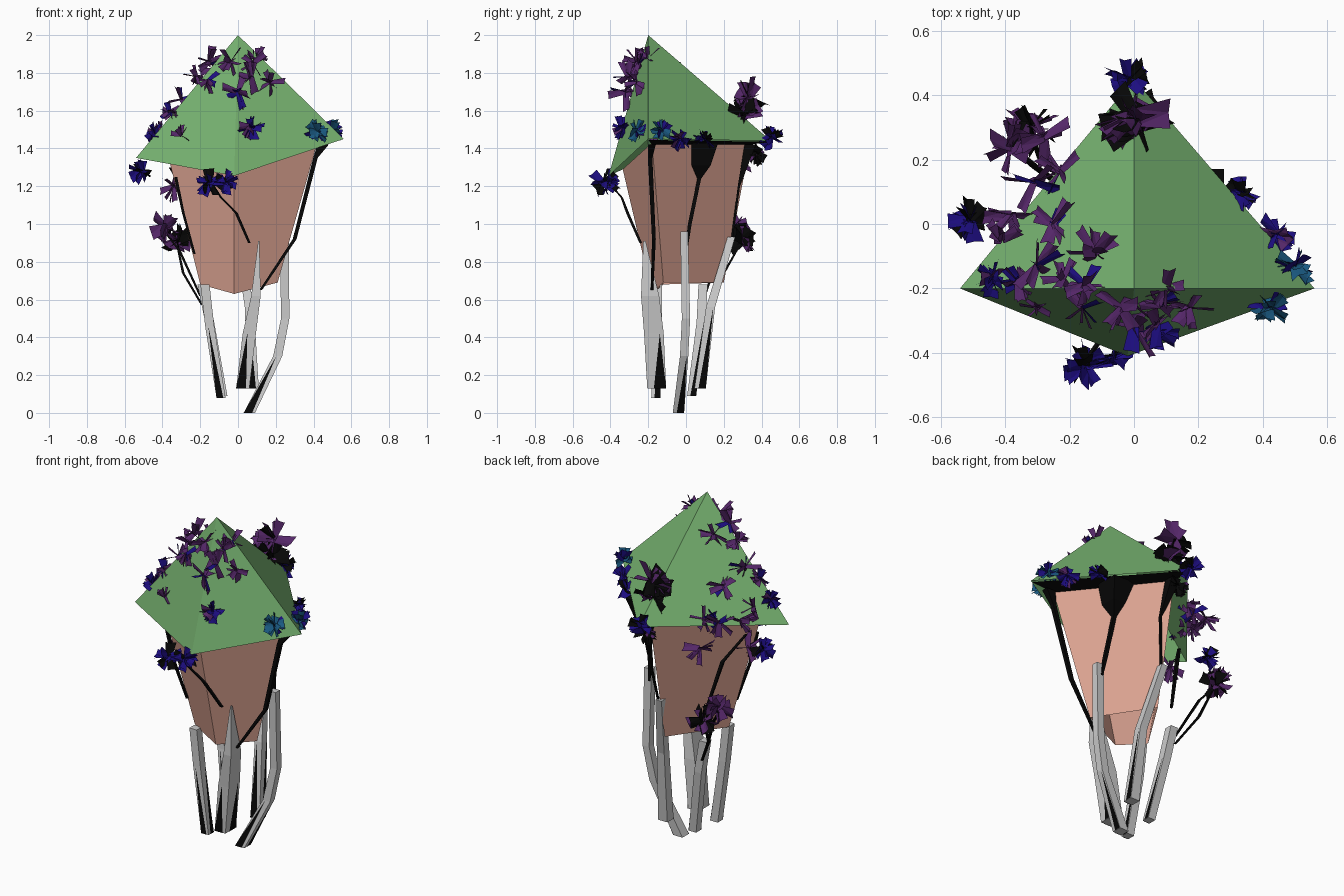
import bpy, math, random
from mathutils import Vector
random.seed(7)

def mat(name, c):
    m = bpy.data.materials.new(name)
    m.diffuse_color = (*c, 1)
    return m

GREEN = mat("leaf_green", (0.18, 0.44, 0.16))
SALMON = mat("salmon", (0.70, 0.36, 0.28))
BLACK = mat("black", (0.002, 0.002, 0.002))
PURPLE = mat("purple", (0.09, 0.02, 0.14))
BLUE = mat("blue", (0.012, 0.004, 0.22))
TEAL = mat("teal", (0.01, 0.10, 0.22))

def mesh(name, verts, faces, mats=(), idx=None):
    me = bpy.data.meshes.new(name)
    me.from_pydata(verts, [], faces)
    for m in mats:
        me.materials.append(m)
    if idx:
        me.polygons.foreach_set("material_index", idx)
    ob = bpy.data.objects.new(name, me)
    bpy.context.collection.objects.link(ob)
    return ob

def sweep(name, pts, m=None):
    """Square tube through points (x, y, z, half width x, half width y)."""
    v, f = [], []
    for x, y, z, a, b in pts:
        v += [(x-a, y-b, z), (x+a, y-b, z), (x+a, y+b, z), (x-a, y+b, z)]
    for k in range(len(pts) - 1):
        for i in range(4):
            j = (i + 1) % 4
            f.append((4*k+i, 4*k+j, 4*k+4+j, 4*k+4+i))
    n = len(v)
    f += [(3, 2, 1, 0), (n-4, n-3, n-2, n-1)]
    return mesh(name, v, f, [m] if m else [])

# Four-sided open cap, with a dark strip under its back right rim
mesh("cap", [(0, -.2, 2), (-.54, -.2, 1.35), (-.02, -.41, 1.255), (.56, -.2, 1.45), (0, .45, 1.44)],
     [(0, 1, 2), (0, 2, 3), (0, 3, 4), (0, 4, 1)], [GREEN])
mesh("rim_strip", [(.55, -.2, 1.445), (0, .44, 1.435), (0, .34, 1.42), (.42, -.18, 1.42)],
     [(0, 3, 2, 1)], [BLACK])

# Tapered four-sided open body
mesh("body", [(-.37, -.18, 1.36), (-.02, -.335, 1.29), (.42, -.18, 1.43), (0, .34, 1.43),
              (-.20, -.12, .68), (-.02, -.18, .63), (.21, -.12, .69), (0, .20, .69)],
     [(4, 5, 1, 0), (5, 6, 2, 1), (6, 7, 3, 2), (7, 4, 0, 3)], [SALMON])

# Bent square legs, tapered where they start high on the body
s = .024
legs = {
    "front_left_leg": [(-.175, -.15, .68, s, s), (-.15, -.15, .46, s, s), (-.09, -.16, .08, s, s)],
    "back_left_leg": [(-.19, .09, .68, s, s), (-.15, .08, .48, s, s), (-.08, .03, .09, s, s)],
    "front_leg": [(.11, -.22, .91, .003, .006), (.095, -.19, .62, .025, .048),
                  (.06, -.17, .42, .035, .052), (.025, -.155, .13, .035, .05)],
    "right_leg": [(.245, -.01, .96, s, .02), (.25, 0, .50, .022, .022),
                  (.21, -.01, .30, s, .022), (.06, -.04, .0, .03, .03)],
    "back_leg": [(.0, .24, .93, .02, .02), (.06, .13, .56, s, s), (.08, .075, .13, .03, .03)],
}
for name, p in legs.items():
    sweep(name, p)
    # dark wedges climbing the front and right side of the leg
    x, y, z, a, b = p[-1]
    X, Y, Z, A, B = p[-2]
    e = .002
    mesh(name + "_stripe", [(x-a, y-b-e, z), (x+a*.5, y-b-e, z), (X-A*.3, Y-B-e, Z),
                            (x+a+e, y-b*.3, z), (x+a+e, y+b, z), (X+A+e, Y+B*.6, Z)],
         [(0, 1, 2), (3, 4, 5)], [BLACK])

# Thin dark vines hanging on the body
vines = [
    [(.45, -.18, 1.42, .03, .02), (.41, -.19, 1.35, .012), (.30, -.17, .92, .01), (.12, -.18, .65, .007)],
    [(-.14, -.41, 1.22, .005), (-.09, -.34, 1.14, .006), (-.01, -.31, 1.06, .008), (.06, -.24, .90, .007)],
    [(-.33, -.2, 1.25, .008), (-.29, -.19, 1.06, .007), (-.23, -.15, .84, .006)],
    [(-.32, .28, .88, .005), (-.29, .2, .74, .007), (-.19, .12, .57, .006)],
    [(-.39, .25, .96, .005), (-.31, .18, .86, .007), (-.2, .1, .62, .006)],
    [(-.36, -.05, 1.3, .007), (-.27, .04, 1.15, .009), (-.18, .1, .8, .006)],
    [(.21, .10, 1.43, .07, .07), (.21, .08, 1.31, .04, .05), (.20, .07, 1.24, .01), (.22, .02, 1.0, .01), (.24, 0, .85, .006)],
    [(.01, .34, 1.42, .03, .03), (.05, .28, 1.2, .006), (.01, .24, .9, .005)],
]
for i, v in enumerate(vines):
    sweep(f"vine_{i+1}", [(q[0], q[1], q[2], q[3], q[-1]) for q in v], BLACK)

def rand_dir():
    return Vector([random.gauss(0, 1) for _ in range(3)]).normalized()

def blossom(name, c, r, n, main, accent, wide):
    """Clump of folded petals pointing in random directions."""
    v, f, idx = [], [], []
    c = Vector(c)
    for k in range(n):
        d = rand_dir()
        side = d.cross(rand_dir()).normalized()
        up = d.cross(side)
        w = r * wide * random.uniform(.7, 1.1)
        h = r * random.uniform(.75, 1.1)
        b = len(v)
        v += [c - side*w*.6, c + d*h - side*w, c + d*h*.9 + up*w*.3, c + d*h*.9 + side*w, c + side*w*.6]
        f += [(b, b+1, b+2), (b, b+2, b+4), (b+2, b+3, b+4)]
        idx += [random.choice((0, 0, 0, 1))] * 3
    return mesh(name, v, f, [main, accent], idx)

# Loose purple blossoms over the cap
purple = [(-.28, .27, 1.32, .1), (-.31, .13, 1.43, .1), (-.38, .03, 1.42, .09), (-.25, 0, 1.58, .09),
          (-.41, -.05, 1.48, .08), (-.30, -.13, 1.66, .09), (-.12, -.09, 1.82, .09), (-.15, -.19, 1.86, .09),
          (.10, -.20, 1.88, .08), (0, -.32, 1.70, .11), (.17, -.26, 1.75, .09), (.07, -.31, 1.78, .09),
          (-.04, -.26, 1.86, .09), (-.16, -.26, 1.76, .08), (-.30, -.26, 1.47, .06), (.08, -.25, 1.85, .08),
          (-.34, -.1, 1.2, .09), (-.23, .16, 1.44, .08), (-.22, -.17, 1.78, .07)]
for i, (x, y, z, r) in enumerate(purple):
    blossom(f"purple_blossom_{i+1}", (x, y, z), r, 9, PURPLE, BLUE if i % 2 else PURPLE, .24)

# Denser clumps around the rim and below
clumps = [((0, .33, 1.67), .12, PURPLE, BLACK), ((.01, .30, 1.57), .11, BLACK, PURPLE),
          ((-.02, .45, 1.46), .08, BLUE, BLACK), ((0, .37, 1.38), .07, BLACK, PURPLE),
          ((-.51, .01, 1.28), .075, BLUE, BLACK), ((-.15, -.44, 1.22), .08, BLUE, BLACK),
          ((-.06, -.41, 1.22), .07, BLUE, BLACK), ((.44, -.03, 1.45), .07, BLUE, PURPLE),
          ((.33, .10, 1.45), .06, BLUE, BLACK), ((.50, -.13, 1.49), .07, TEAL, BLUE),
          ((.42, -.26, 1.49), .07, TEAL, BLUE), ((.07, -.34, 1.51), .07, BLUE, PURPLE),
          ((-.38, .24, .98), .09, PURPLE, BLACK), ((-.32, .30, .91), .09, BLACK, PURPLE),
          ((-.44, -.17, 1.48), .06, BLUE, PURPLE), ((-.36, -.18, 1.59), .06, PURPLE, BLUE)]
for i, (c, r, m, a) in enumerate(clumps):
    blossom(f"rim_clump_{i+1}", c, r, 16, m, a, .4)
